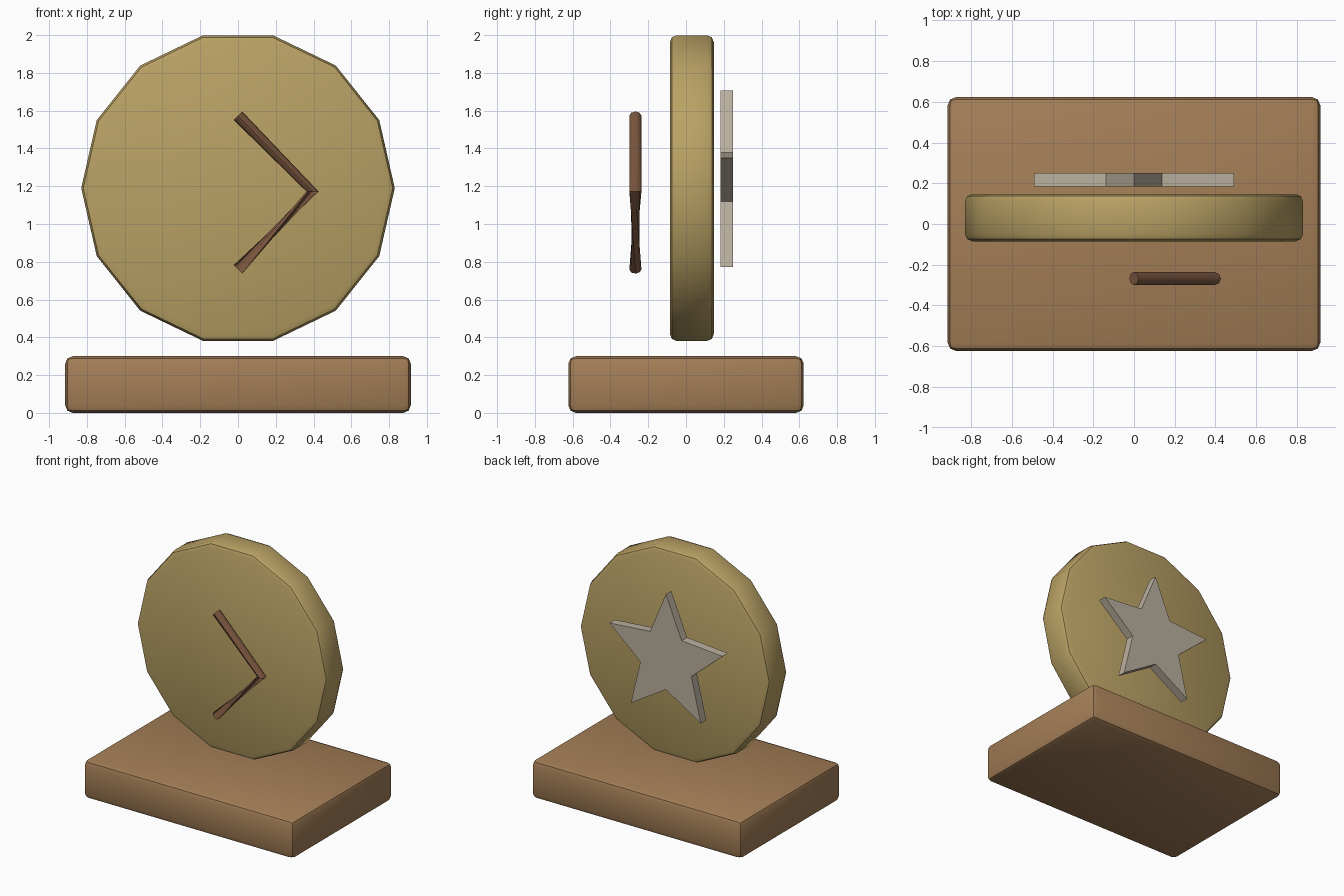
import bpy, bmesh
from math import sin, cos, pi, radians
from mathutils import Vector

if "Cube" in bpy.data.objects:
    bpy.data.objects.remove(bpy.data.objects["Cube"], do_unlink=True)


def material(name, rgb):
    m = bpy.data.materials.new(name)
    m.use_nodes = True
    m.diffuse_color = (*rgb, 1)
    m.node_tree.nodes["Principled BSDF"].inputs["Base Color"].default_value = (*rgb, 1)
    return m


wood = material("light wood", (0.37, 0.21, 0.095))
brass = material("dull brass", (0.49, 0.36, 0.13))
pale = material("pale grey", (0.49, 0.43, 0.34))
dark = material("dark wood", (0.19, 0.09, 0.047))


def finish(name, bm, mat, bevel=0.0, smooth=None):
    bmesh.ops.recalc_face_normals(bm, faces=bm.faces)
    me = bpy.data.meshes.new(name)
    bm.to_mesh(me)
    bm.free()
    me.materials.append(mat)
    ob = bpy.data.objects.new(name, me)
    bpy.context.collection.objects.link(ob)
    bpy.ops.object.select_all(action="DESELECT")
    ob.select_set(True)
    bpy.context.view_layer.objects.active = ob
    if bevel:
        b = ob.modifiers.new("rounded edges", "BEVEL")
        b.width, b.segments = bevel, 2
        b.limit_method, b.angle_limit = "ANGLE", radians(40)
        bpy.ops.object.modifier_apply(modifier=b.name)
    if smooth:
        bpy.ops.object.shade_smooth_by_angle(angle=radians(smooth))
    return ob


def prism(name, outline, y0, y1, mat, **kw):
    """Extrude an (x, z) outline from y0 to y1."""
    bm = bmesh.new()
    face = bm.faces.new([bm.verts.new((x, y0, z)) for x, z in outline])
    new = bmesh.ops.extrude_face_region(bm, geom=[face])["geom"]
    verts = [g for g in new if isinstance(g, bmesh.types.BMVert)]
    bmesh.ops.translate(bm, verts=verts, vec=(0, y1 - y0, 0))
    return finish(name, bm, mat, **kw)


CENTRE = 1.19

# Base block
prism("base", [(-0.915, 0), (0.915, 0), (0.915, 0.3), (-0.915, 0.3)],
      -0.623, 0.623, wood, bevel=0.04, smooth=30)

# Fourteen-sided dial
dial = [(0.83 * cos(2 * pi * i / 14), CENTRE + 0.83 * sin(2 * pi * i / 14))
        for i in range(14)]
prism("dial", dial, -0.085, 0.147, brass, bevel=0.036, smooth=30)

# Five-pointed star behind the dial
star = []
for i in range(10):
    r, a = (0.233 if i % 2 else 0.517), pi / 2 + i * pi / 5
    star.append((r * cos(a), CENTRE + r * sin(a)))
prism("back_star", star, 0.183, 0.25, pale)

# Bent clock hands: an eight-sided tube, twisted along its lower arm
bm = bmesh.new()
rings = []
for x, z, tx, tz, twist in ((0, 1.573, 1, -1, 0),
                            (0.395, 1.172, 0, -1, 0),
                            (0, 0.76, -1, -1, 140)):
    side = Vector((-tz, 0, tx)).normalized()
    ring = []
    for i in range(8):
        a = 2 * pi * i / 8 + radians(twist)
        offset = side * cos(a) + Vector((0, sin(a), 0))
        ring.append(bm.verts.new(Vector((x, -0.268, z)) + offset * 0.032))
    rings.append(ring)
for low, high in zip(rings, rings[1:]):
    for i in range(8):
        j = (i + 1) % 8
        bm.faces.new((low[i], low[j], high[j], high[i]))
bm.faces.new(rings[0])
bm.faces.new(rings[-1])
finish("clock_hands", bm, dark, smooth=50)
